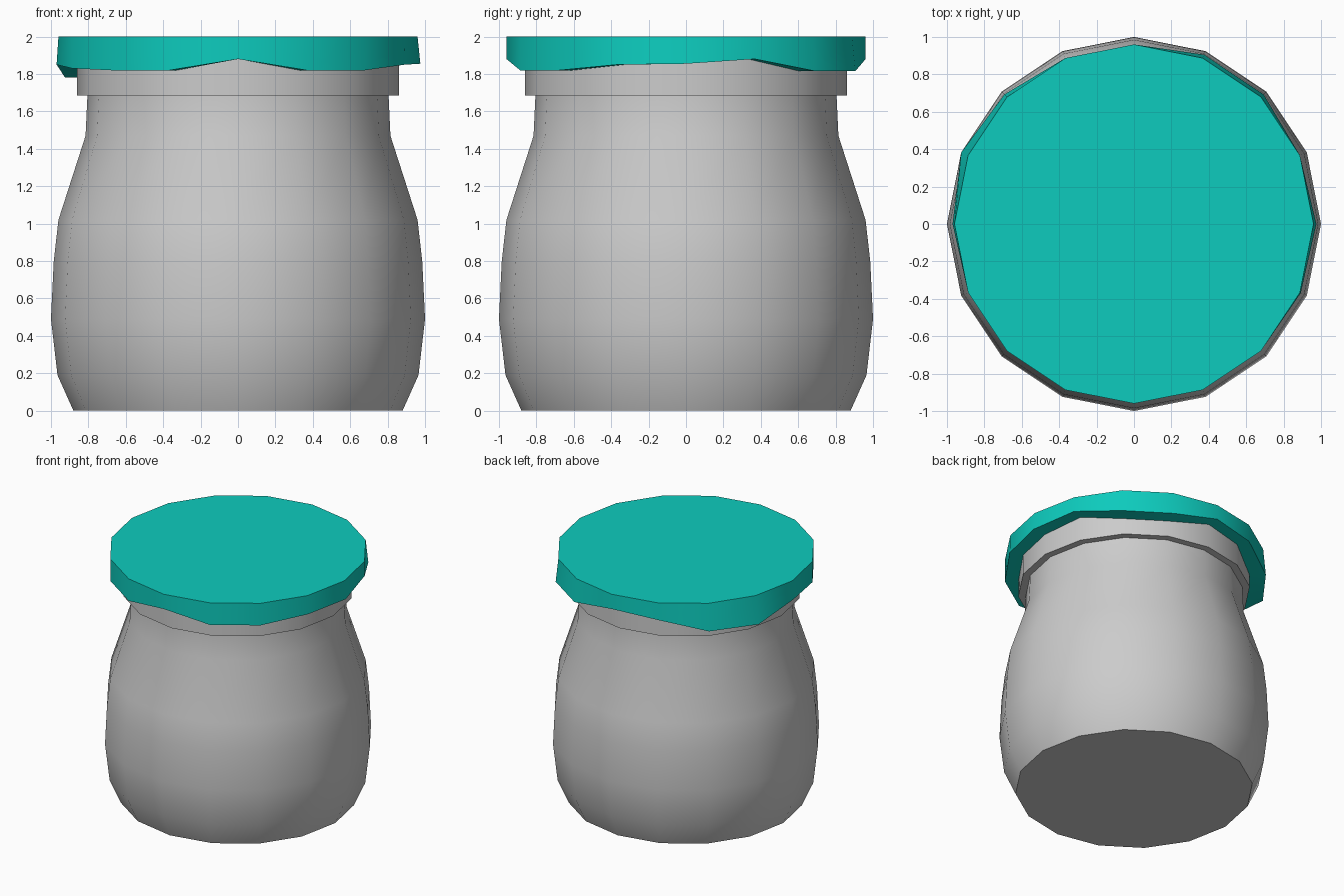
import bpy, bmesh
from math import cos, sin, pi, radians

if "Cube" in bpy.data.objects:
    bpy.data.objects.remove(bpy.data.objects["Cube"])

SIDES = 16


def build(name, rings, mat=None):
    """Loft a closed solid through rings, each a list of 16 (radius, z) pairs."""
    bm = bmesh.new()
    loops = [[bm.verts.new((r * cos(2 * pi * i / SIDES), r * sin(2 * pi * i / SIDES), z))
              for i, (r, z) in enumerate(ring)] for ring in rings]
    for a, b in zip(loops, loops[1:]):
        for i in range(SIDES):
            j = (i + 1) % SIDES
            bm.faces.new((a[i], a[j], b[j], b[i]))
    bm.faces.new(loops[0][::-1])
    bm.faces.new(loops[-1])
    bmesh.ops.recalc_face_normals(bm, faces=bm.faces[:])
    me = bpy.data.meshes.new(name)
    bm.to_mesh(me)
    bm.free()
    ob = bpy.data.objects.new(name, me)
    bpy.context.collection.objects.link(ob)
    if mat:
        me.materials.append(mat)
    bpy.ops.object.select_all(action='DESELECT')
    ob.select_set(True)
    bpy.context.view_layer.objects.active = ob
    bpy.ops.object.shade_smooth_by_angle(angle=radians(30))
    return ob


# Rounded jar with a stepped lip
profile = [(0.88, 0), (0.965, 0.19), (1.0, 0.49), (0.985, 0.8), (0.96, 1.02),
           (0.815, 1.47), (0.805, 1.685), (0.86, 1.685), (0.86, 1.94)]
build("jar", [[p] * SIDES for p in profile])

# Cloth cover with an uneven hem, counter-clockwise from +x
teal = bpy.data.materials.new("teal_cloth")
teal.diffuse_color = (0.004, 0.6, 0.51, 1)
teal.use_nodes = True
teal.node_tree.nodes["Principled BSDF"].inputs["Base Color"].default_value = teal.diffuse_color
hem_z = [1.855, 1.88, 1.815, 1.815, 1.88, 1.86, 1.78, 1.78,
         1.85, 1.83, 1.82, 1.82, 1.88, 1.82, 1.82, 1.85]
hem_r = [0.975, 0.96, 0.98, 0.98, 0.96, 0.96, 0.98, 1.0,
         0.97, 0.96, 0.96, 0.96, 0.96, 0.96, 0.96, 0.965]
hem = list(zip(hem_r, hem_z))
build("cloth_cover", [[(0.85, z) for z in hem_z], hem, [(0.96, 2.0)] * SIDES], teal)
